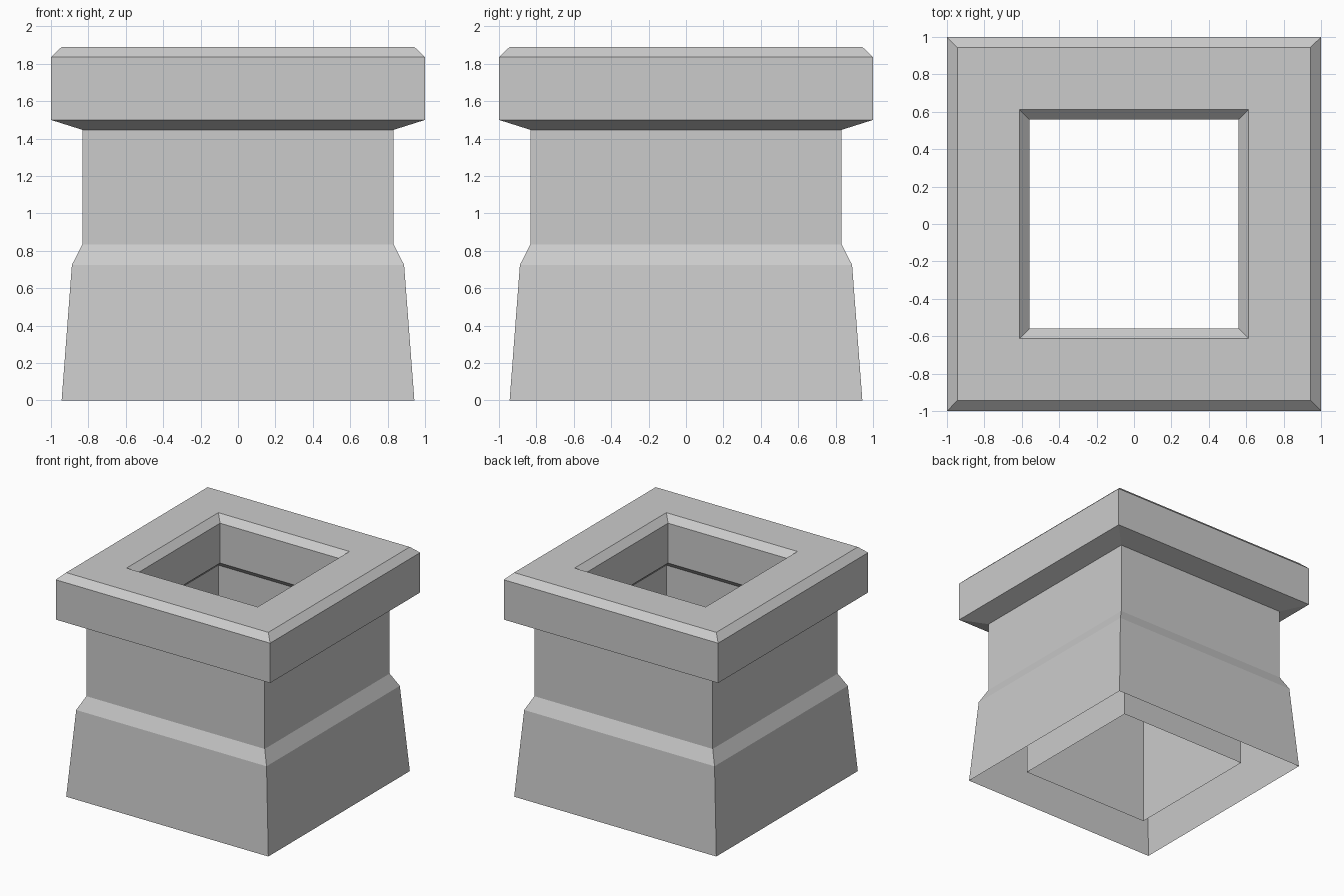
import bpy
import bmesh

cube = bpy.data.objects.get("Cube")
if cube:
    bpy.data.objects.remove(cube, do_unlink=True)

stone = bpy.data.materials.new("light_grey_stone")
stone.use_nodes = True
stone.diffuse_color = (0.6, 0.6, 0.6, 1)
stone.node_tree.nodes["Principled BSDF"].inputs["Base Color"].default_value = (0.6, 0.6, 0.6, 1)

CORNERS = [(-1, -1), (1, -1), (1, 1), (-1, 1)]


def square_sweep(name, profile):
    """Sweep a (half width, height) profile, listed bottom to top, round a square."""
    bm = bmesh.new()
    rings = [[bm.verts.new((sx * r, sy * r, z)) for sx, sy in CORNERS] for r, z in profile]
    for low, high in zip(rings, rings[1:]):
        for i in range(4):
            j = (i + 1) % 4
            bm.faces.new((low[i], low[j], high[j], high[i]))
    mesh = bpy.data.meshes.new(name)
    bm.to_mesh(mesh)
    bm.free()
    mesh.materials.append(stone)
    obj = bpy.data.objects.new(name, mesh)
    bpy.context.collection.objects.link(obj)
    return obj


# Outer walls: flared base, sloped shoulder, straight neck, open below
square_sweep("outer_wall", [(0.943, 0), (0.888, 0.725), (0.832, 0.835), (0.832, 1.447)])

# Hollow cap with bevelled rims, from outer underside over to inner underside
square_sweep("cap", [(0.832, 1.447), (1, 1.5), (1, 1.836), (0.943, 1.89),
                     (0.612, 1.89), (0.558, 1.836), (0.558, 1.5), (0.612, 1.447)])

# Straight inner flue hanging from the cap, facing inwards
square_sweep("inner_flue", [(0.612, 1.447), (0.612, 0.055)])
